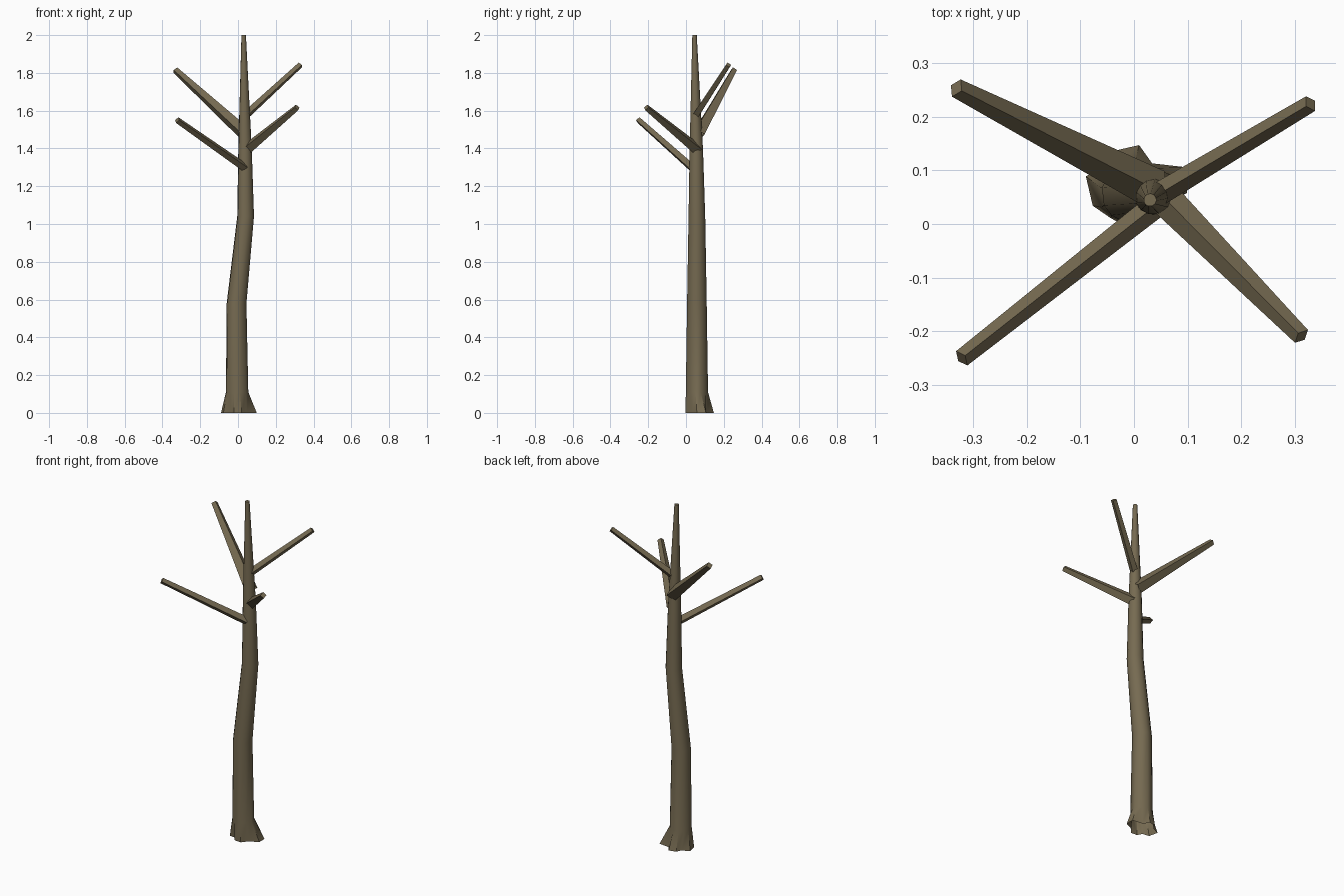
import bpy, bmesh, math
from mathutils import Vector

if "Cube" in bpy.data.objects:
    bpy.data.objects.remove(bpy.data.objects["Cube"])

bark = bpy.data.materials.new("bark_brown")
bark.diffuse_color = (0.18, 0.145, 0.083, 1)
bark.use_nodes = True
bark.node_tree.nodes["Principled BSDF"].inputs["Base Color"].default_value = bark.diffuse_color


def loft(name, rings, caps, smooth):
    """Skin a list of equal-length point rings into one object."""
    bm = bmesh.new()
    vr = [[bm.verts.new(p) for p in r] for r in rings]
    n = len(vr[0])
    for a, b in zip(vr, vr[1:]):
        for i in range(n):
            j = (i + 1) % n
            bm.faces.new((a[i], a[j], b[j], b[i]))
    if caps:
        bm.faces.new(vr[-1])
    me = bpy.data.meshes.new(name)
    bm.to_mesh(me)
    bm.free()
    me.materials.append(bark)
    ob = bpy.data.objects.new(name, me)
    bpy.context.collection.objects.link(ob)
    if smooth:
        bpy.context.view_layer.objects.active = ob
        ob.select_set(True)
        bpy.ops.object.shade_smooth_by_angle(angle=math.radians(35))
        ob.select_set(False)


# Trunk: flared, lobed foot and a gently bent tapering stem
angles = [-155, -130, -107, -75, -40, -7, 20, 52, 83, 115, 140, 168]
foot = [.085, .055, .073, .075, .06, .1, .105, .055, .078, .075, .06, .092]
stem = [(-.005, .057, .11, .06), (-.008, .057, .58, .053), (.04, .057, 1.04, .045),
        (.037, .054, 1.40, .036), (.03, .045, 2.0, .012)]


def ring(x, y, z, radii):
    return [(x + r * math.cos(math.radians(a)), y + r * math.sin(math.radians(a)), z)
            for a, r in zip(angles, radii)]


rings = [ring(0, .07, 0, foot)]
rings += [ring(x, y, z, [r] * 12) for x, y, z, r in stem]
loft("trunk", rings, True, True)


# Branches: four-sided tapered limbs with a ridge on top
def branch(name, start, end, r0, r1):
    s, e = Vector(start), Vector(end)
    d = (e - s).normalized()
    side = d.cross(Vector((0, 0, 1))).normalized()
    up = side.cross(d)
    dirs = (side, up, -side, -up)
    loft(name, [[s + v * r0 for v in dirs], [e + v * r1 for v in dirs]], True, False)


branch("branch_back_left", (.04, .065, 1.475), (-.332, .254, 1.815), .038, .018)
branch("branch_front_left", (.035, .03, 1.30), (-.322, -.251, 1.55), .023, .017)
branch("branch_back_right", (.045, .055, 1.58), (.33, .225, 1.842), .022, .016)
branch("branch_front_right", (.045, .06, 1.395), (.313, -.21, 1.617), .032, .017)
